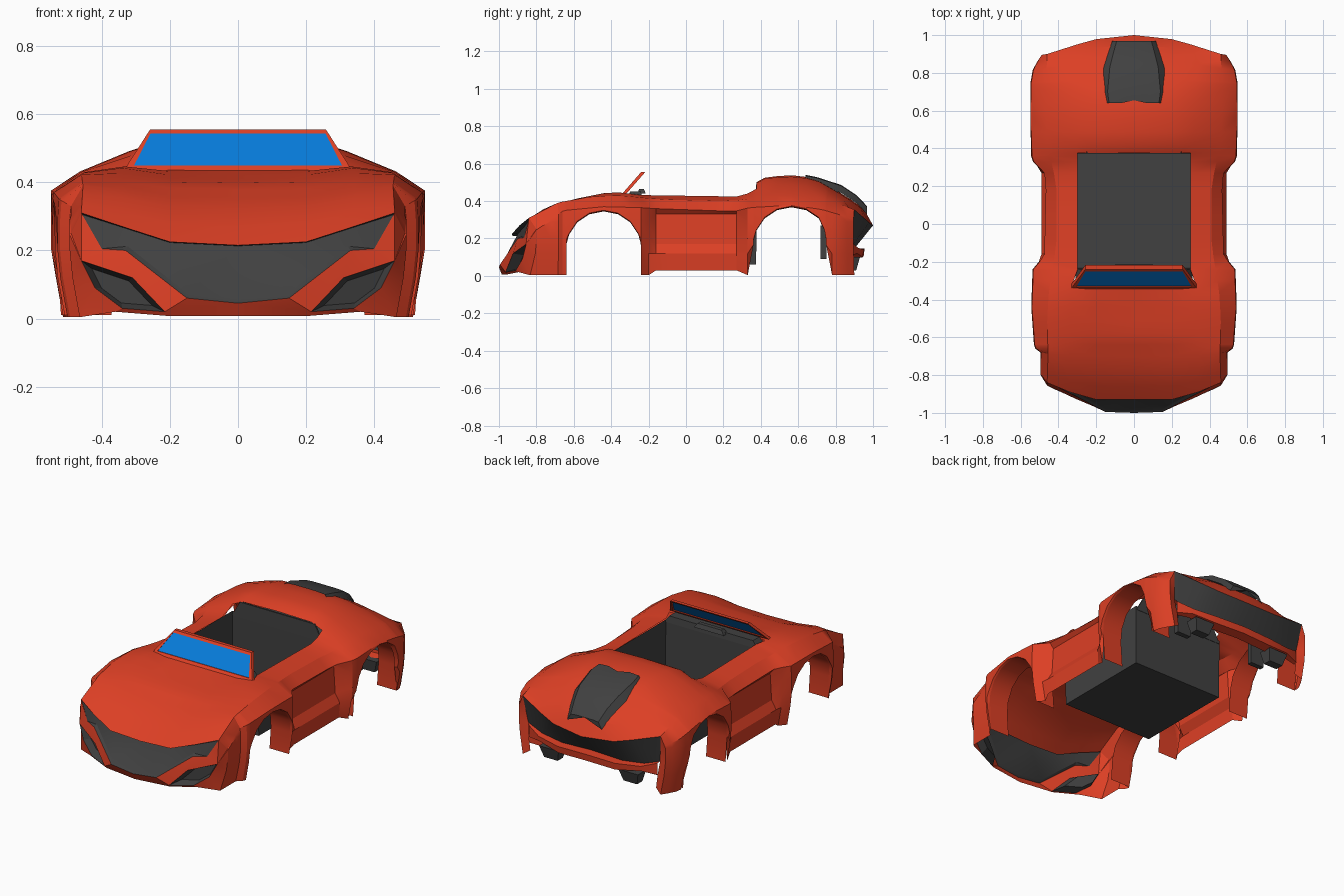
import bpy, math
from mathutils import Vector

if "Cube" in bpy.data.objects:
    bpy.data.objects.remove(bpy.data.objects["Cube"])


def material(name, col):
    m = bpy.data.materials.new(name)
    m.diffuse_color = (*col, 1)
    m.use_nodes = True
    m.node_tree.nodes["Principled BSDF"].inputs["Base Color"].default_value = m.diffuse_color
    return m


RED = material("body red", (0.72, 0.05, 0.018))
DARK = material("dark trim", (0.052, 0.052, 0.052))
BLUE = material("glass blue", (0.002, 0.2, 0.7))


def make(name, verts, faces, mat, mirror=True, orient=True, angle=25):
    """Mesh object from points; faces are turned away from the car's middle."""
    me = bpy.data.meshes.new(name)
    me.from_pydata([tuple(v) for v in verts], [], faces)
    if orient:
        for p in me.polygons:
            c = p.center
            if p.normal.dot(Vector((c.x, c.y * 0.5, c.z - 0.2))) < 0:
                p.flip()
    me.materials.append(mat)
    me.shade_smooth()
    me.set_sharp_from_angle(angle=math.radians(angle))
    ob = bpy.data.objects.new(name, me)
    bpy.context.collection.objects.link(ob)
    if mirror:
        ob.modifiers.new("mirror", 'MIRROR').use_clip = True
    return ob


def strips(rows, closed=False):
    """Verts and quads that join rows of equal length."""
    n = len(rows[0])
    m = n if closed else n - 1
    faces = [(i * n + j, i * n + (j + 1) % n, (i + 1) * n + (j + 1) % n, (i + 1) * n + j)
             for i in range(len(rows) - 1) for j in range(m)]
    return [p for r in rows for p in r], faces


def lerp(keys, y):
    """Piecewise linear lookup: keys are (y, values...)."""
    if y <= keys[0][0]:
        return keys[0][1:]
    for a, b in zip(keys, keys[1:]):
        if y <= b[0]:
            t = (y - a[0]) / (b[0] - a[0])
            return tuple(p + (q - p) * t for p, q in zip(a[1:], b[1:]))
    return keys[-1][1:]


# Long guide lines of the body: (y, x, z)
centre = [(-.93, 0, .215), (-.8, 0, .315), (-.6, 0, .395), (-.3, 0, .442), (.375, 0, .5), (.43, 0, .53),
          (.6, 0, .54), (.7, 0, .515), (.85, 0, .43), (.95, 0, .36), (1, 0, .27)]
inner = [(-.93, .2, .225), (-.8, .2, .32), (-.6, .2, .398), (-.3, .2, .442), (.375, .23, .495), (.43, .22, .525),
         (.6, .2, .532), (.7, .2, .51), (.85, .2, .43), (.95, .2, .365), (1, .2, .285)]
edge = [(-.93, .34, .27), (-.8, .34, .35), (-.6, .34, .41), (-.4, .34, .45), (-.3, .32, .44), (-.24, .298, .432),
        (.3, .298, .424), (.375, .298, .465), (.45, .315, .49), (.6, .325, .49), (.76, .33, .455), (.9, .34, .395),
        (1, .3, .31)]
crest = [(-.93, .46, .31), (-.7, .455, .39), (-.5, .46, .425), (-.35, .45, .43), (-.2, .425, .415), (-.1, .41, .408),
         (.2, .41, .4), (.3, .43, .405), (.42, .46, .43), (.6, .465, .432), (.76, .465, .41), (1, .46, .355)]
flank = [(-.93, .49, .25), (-.7, .49, .33), (-.65, .525, .35), (-.44, .54, .37), (-.24, .533, .365), (-.17, .475, .36),
         (.26, .465, .345), (.34, .54, .365), (.565, .545, .378), (.76, .545, .35), (.9, .53, .325), (1, .485, .3)]
ARCHES = [(-.44, .2, .145), (.565, .205, .162)]


def arch(y):
    for c, r, zc in ARCHES:
        if abs(y - c) < r:
            return zc + math.sqrt(r * r - (y - c) ** 2)
    return .03 if -.17 < y < .33 else .004


def section(y):
    pts = [lerp(k, y) for k in (centre, inner, edge, crest, flank)]
    x4, z4 = pts[4]
    d = lerp([(-.2, 0), (-.16, 1), (.27, 1), (.33, 0)], y)[0]      # recessed door
    outer = [(x4 + .004, .29), (x4 + .004, .2), (x4 - .004, .12), (x4 - .025, .01)]
    door = [(.45, .33), (.46, .17), (.49, .12), (.485, .03)]
    for i, (o, q) in enumerate(zip(outer, door)):
        x, z = o[0] + (q[0] - o[0]) * d, o[1] + (q[1] - o[1]) * d
        z = arch(y) if i == 3 else max(min(z, z4 - .004), arch(y) + (3 - i) * .003)
        pts.append((x, z))
    wf = min(max((-.66 - y) / .27, 0), 1)                          # nose and tail sweep
    wr = min(max((y - .72) / .28, 0), 1)
    out = []
    for x, z in pts:
        f = lerp([(.2, 0), (.34, .04), (.46, .09), (.49, .13)], x)[0]
        g = lerp([(.1, 0), (.24, .03), (.46, .1), (.55, .115)], x)[0]
        out.append((x, y + f * wf - g * wr, z))
    return out


# Main painted shell
ys = [-.93, -.86, -.78, -.7, -.66, -.2, -.16, -.08, .05, .18, .27, .33, .82, .88, .95, 1]
for c, r, _ in ARCHES:
    ys += [c - r, c - r + .002, c + r - .002, c + r] + [c + r * math.cos(k * math.pi / 8) for k in range(1, 8)]
ys.sort()
rows = [section(y) for y in ys]
verts, faces = strips(rows)
n = len(rows[0])


def covered(f):
    i, j = divmod(f[0], n)
    return j >= 2 or not (-.3 < (ys[i] + ys[i + 1]) / 2 < .375)


make("body_shell", verts, [f for f in faces if covered(f)], RED, orient=False)
nose, tail = rows[0], rows[-1]

# Wheel arch lips
for name, (c, r, zc) in zip(("front_arch_lip", "rear_arch_lip"), ARCHES):
    path = [(c - r, .01)] + [(c - r * math.cos(k * math.pi / 8), zc + r * math.sin(k * math.pi / 8))
                             for k in range(9)] + [(c + r, .01)]
    rim = [(lerp(flank, y)[0] - .025 + .02 * min(z / .3, 1), y, z) for y, z in path]
    v, f = strips([rim, [(x - .13, y, z) for x, y, z in rim]])
    make(name, v, f, RED, orient=False)

# Front bumper with a hole for each corner vent
B = [(0, -1, .045), (.15, -.995, .06), (.33, -.9, .2), (.4, -.865, .205)]
V = [(.46, -.855, .17), (.31, -.925, .12), (.215, -.965, .02), (.34, -.91, .03), (.42, -.875, .09)]
C = [(0, -.985, .008), (.21, -.955, .008), (.36, -.895, .02)]
pts = B + V + C + nose[3:9]                                        # 12..17 are the nose edge
make("front_bumper", pts, [(3, 2, 5, 4), (2, 1, 6, 5), (12, 3, 4), (13, 12, 4), (14, 13, 4), (15, 14, 4),
                           (16, 15, 4, 8), (17, 16, 8), (8, 7, 11, 17), (1, 0, 9, 10, 6), (6, 7, 11, 10)], RED)
mid = sum((Vector(p) for p in V), Vector()) / 5
back = [mid + (Vector(p) - mid) * .72 + Vector((0, .05, 0)) for p in V]
v, f = strips([V, back], True)
make("front_vent", v, f + [(5, 6, 7, 8, 9)], DARK)

# Grille and headlights, set back behind the bonnet lip
top = nose[:4]
set_back = [(0, .03, -.002)] * 3 + [(0, .004, -.004)]
v, f = strips([top, [tuple(a + b for a, b in zip(p, s)) for p, s in zip(top, set_back)],
               [(x * .98, y + .015, z + .012) for x, y, z in B[:3]] + [B[3]], B])
make("grille_and_headlights", v, f, DARK)

# Rear light panel, slanting forward under the tail, with corners and rear bumper
low = [(0, .9, .15), (.2, .895, .14), (.34, .885, .155), (.44, .875, .19)]
v, f = strips([tail[:4], low])
make("rear_light_panel", v, f, DARK)
make("rear_corner", tail[3:9] + [low[3], (.43, .885, .11), (.42, .885, .03)],
     [(0, 1, 6), (1, 2, 6), (2, 3, 6), (3, 7, 6), (3, 4, 7), (4, 5, 8, 7)], RED)
v, f = strips([low, [(0, .955, .145), (.19, .95, .14), (.34, .92, .15), (.43, .885, .18)],
               [(0, .95, .105), (.19, .945, .1), (.34, .915, .12), (.43, .885, .11)],
               [(0, .89, .1), (.19, .89, .09), (.34, .88, .11), (.43, .87, .1)]])
make("rear_bumper", v, f, RED)


def block(name, lower, upper, mat, mirror=False, open_top=False):
    """Six-sided block from two (x0, x1, y0, y1, z) rectangles."""
    v = [(x, y, r[4]) for r in (lower, upper)
         for x, y in ((r[0], r[2]), (r[1], r[2]), (r[1], r[3]), (r[0], r[3]))]
    f = [(3, 2, 1, 0), (0, 1, 5, 4), (1, 2, 6, 5), (2, 3, 7, 6), (3, 0, 4, 7)]
    return make(name, v, f if open_top else f + [(4, 5, 6, 7)], mat, mirror, False)


block("exhaust", (.22, .31, .86, .91, .03), (.2, .33, .85, .93, .1), DARK, True)
block("exhaust_box", (.22, .31, .72, .75, .09), (.22, .31, .72, .75, .27), DARK, True)

# Cockpit tub, rear bulkhead and dashboard
block("cockpit_tub", (-.3, .3, -.23, .375, .06), (-.302, .302, -.24, .378, .422), DARK, open_top=True)
block("rear_bulkhead", (-.3, .3, .372, .38, .4), (-.25, .25, .374, .384, .49), DARK)
block("dashboard", (-.31, .31, -.31, -.235, .41), (-.28, .28, -.3, -.24, .45), DARK)
block("dash_cowl", (-.1, .1, -.26, -.215, .44), (-.08, .08, -.25, -.225, .465), DARK)


# Windscreen: painted frame around a glass plate
def screen(w0, w1, t0, t1, dy):
    at = lambda w, t: (w, -.345 + .105 * t + dy, .435 + .12 * t)
    return [at(-w0, t0), at(w0, t0), at(w1, t1), at(-w1, t1)]


front_out, front_in = screen(.335, .258, 0, 1, 0), screen(.305, .257, .12, .9, 0)
back_out, back_in = screen(.335, .258, 0, 1, .022), screen(.305, .257, .12, .9, .022)
v, f = strips([front_out, front_in, back_in, back_out, front_out], True)
make("windscreen_frame", v, f, RED, mirror=False, orient=False)
v, f = strips([screen(.31, .26, .1, .92, .004), screen(.31, .26, .1, .92, .012)], True)
make("windscreen_glass", v, [(0, 1, 2, 3), (7, 6, 5, 4)] + [q[::-1] for q in f], BLUE, mirror=False, orient=False)

# Engine cover on the rear deck, notched at its front edge
prof = [(.64, .165, .532), (.70, .175, .52), (.83, .16, .478), (.91, .135, .425), (.968, .115, .365)]
cover = [[(0, y, z + .008), (.07 if i == 0 else w * .5, y, z + .008), (w * .8, y, z + .004), (w, y, z - .035)]
         for i, (y, w, z) in enumerate(prof)]
cover[0][0] = (0, .655, .532)
v, f = strips(cover)
make("engine_cover", v, f + [(16, 17, 18, 19)], DARK, orient=False)
